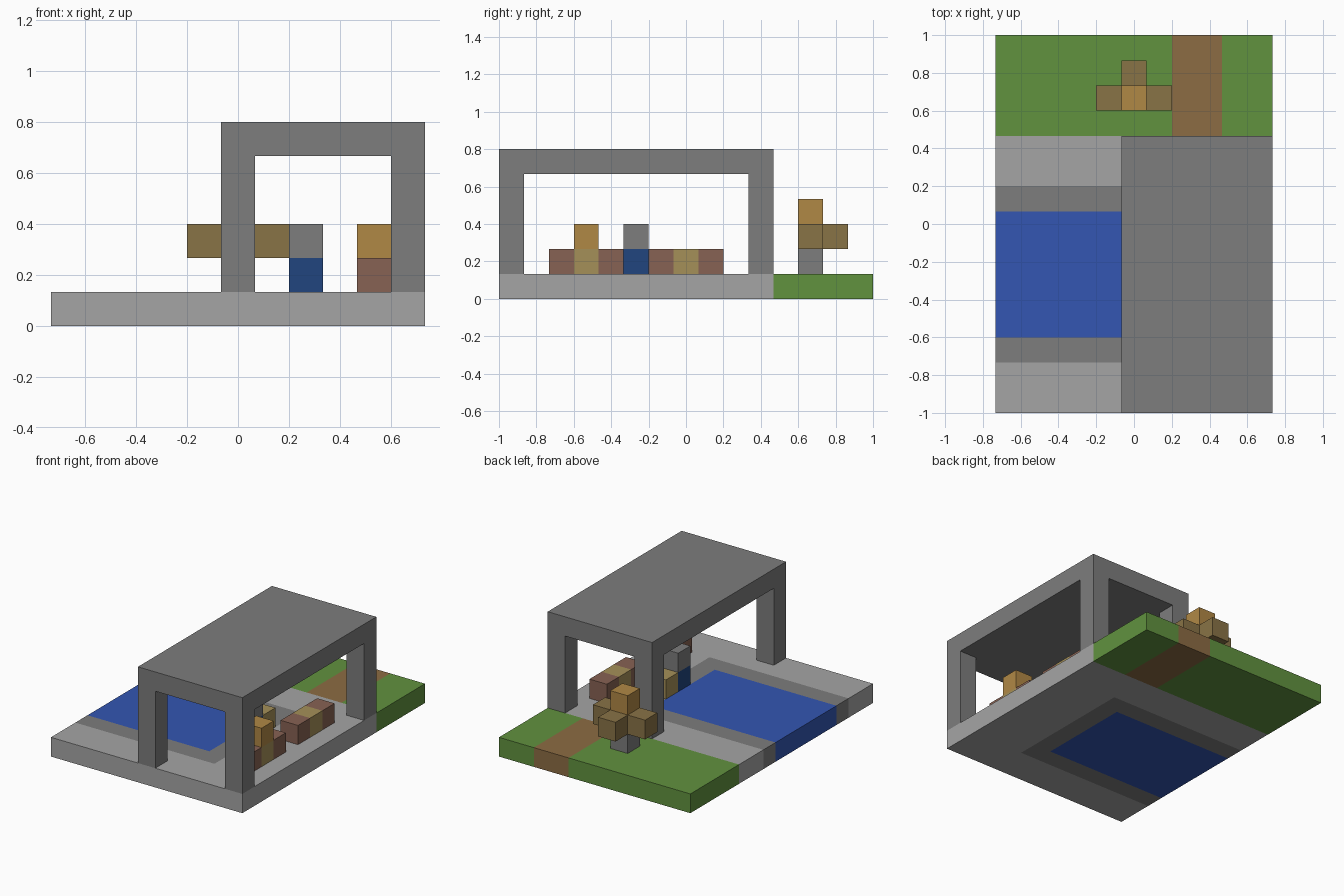
import bpy
import bmesh

cube = bpy.data.objects.get("Cube")
if cube:
    bpy.data.objects.remove(cube, do_unlink=True)

# Everything sits on a block grid: 11 wide, 15 deep, 6 high
UNIT = 2 / 15
WIDE, DEEP = 11, 15


def material(name, hex_code):
    def linear(c):
        return c / 12.92 if c <= 0.04045 else ((c + 0.055) / 1.055) ** 2.4
    rgb = [linear(v / 255) for v in bytes.fromhex(hex_code)]
    mat = bpy.data.materials.new(name)
    mat.use_nodes = True
    mat.diffuse_color = (*rgb, 1)
    bsdf = mat.node_tree.nodes["Principled BSDF"]
    bsdf.inputs["Base Color"].default_value = (*rgb, 1)
    bsdf.inputs["Roughness"].default_value = 0.9
    return mat


pale_stone = material("pale stone", "A5A5A5")
dark_stone = material("dark stone", "7D7D7D")
grass = material("grass green", "61923F")
dirt = material("dirt brown", "8C6C43")
water = material("water blue", "3356B2")
navy = material("navy blue", "21457F")
brick = material("reddish brown", "876253")
tan = material("pale wood", "A59058")
olive = material("olive wood", "897346")
amber = material("amber wood", "B08845")


def slab(name, outline, bottom, height, mat):
    """Extrude a counter-clockwise outline, given in block units."""
    bm = bmesh.new()
    face = bm.faces.new([bm.verts.new(((x - WIDE / 2) * UNIT, (y - DEEP / 2) * UNIT,
                                       bottom * UNIT)) for x, y in outline])
    top = bmesh.ops.extrude_face_region(bm, geom=[face], use_keep_orig=True)["geom"]
    for v in top:
        if isinstance(v, bmesh.types.BMVert):
            v.co.z += height * UNIT
    bmesh.ops.recalc_face_normals(bm, faces=bm.faces)
    mesh = bpy.data.meshes.new(name)
    bm.to_mesh(mesh)
    bm.free()
    mesh.materials.append(mat)
    obj = bpy.data.objects.new(name, mesh)
    bpy.context.collection.objects.link(obj)
    return obj


def box(name, x, y, z, mat, w=1, d=1, h=1):
    return slab(name, [(x, y), (x + w, y), (x + w, y + d), (x, y + d)], z, h, mat)


def bracket(name, right, front, back, inner_right, inner_front, inner_back, mat):
    """One-block-thick U shape, open towards -x."""
    slab(name, [(0, front), (right, front), (right, back), (0, back),
                (0, inner_back), (inner_right, inner_back),
                (inner_right, inner_front), (0, inner_front)], 0, 1, mat)


# Ground: paving around a rimmed pool, lawn with a path behind
bracket("paving", 11, 0, 11, 8, 2, 9, pale_stone)
bracket("pool_rim", 8, 2, 9, 7, 3, 8, dark_stone)
box("pool_water", 0, 3, 0, water, w=7, d=5)
box("lawn_right", 0, 11, 0, grass, w=7, d=4)
box("path", 7, 11, 0, dirt, w=2, d=4)
box("lawn_left", 9, 11, 0, grass, w=2, d=4)

# Shelter: four pillars under a flat roof
for side, x in (("right", 5), ("left", 10)):
    for end, y in (("front", 0), ("back", 10)):
        box(f"{end}_{side}_pillar", x, y, 1, dark_stone, h=4)
box("roof", 5, 0, 5, dark_stone, w=6, d=11)

# Two counters, each with a pale middle block
for end, y in (("front", 2), ("back", 6)):
    box(f"{end}_counter_near", 9, y, 1, brick)
    box(f"{end}_counter_middle", 9, y + 1, 1, tan)
    box(f"{end}_counter_far", 9, y + 2, 1, brick)
box("counter_crate", 9, 3, 2, amber)

# Stand with a block on top and a seat behind it
box("stand_base", 7, 5, 1, navy)
box("stand_top", 7, 5, 2, dark_stone)
box("seat", 7, 6, 1, tan)

# Garden post: stone foot, three wooden arms and a cap
box("post_foot", 5, 12, 1, dark_stone)
slab("post_arms", [(4, 12), (7, 12), (7, 13), (6, 13), (6, 14), (5, 14), (5, 13), (4, 13)],
     2, 1, olive)
box("post_cap", 5, 12, 3, amber)
